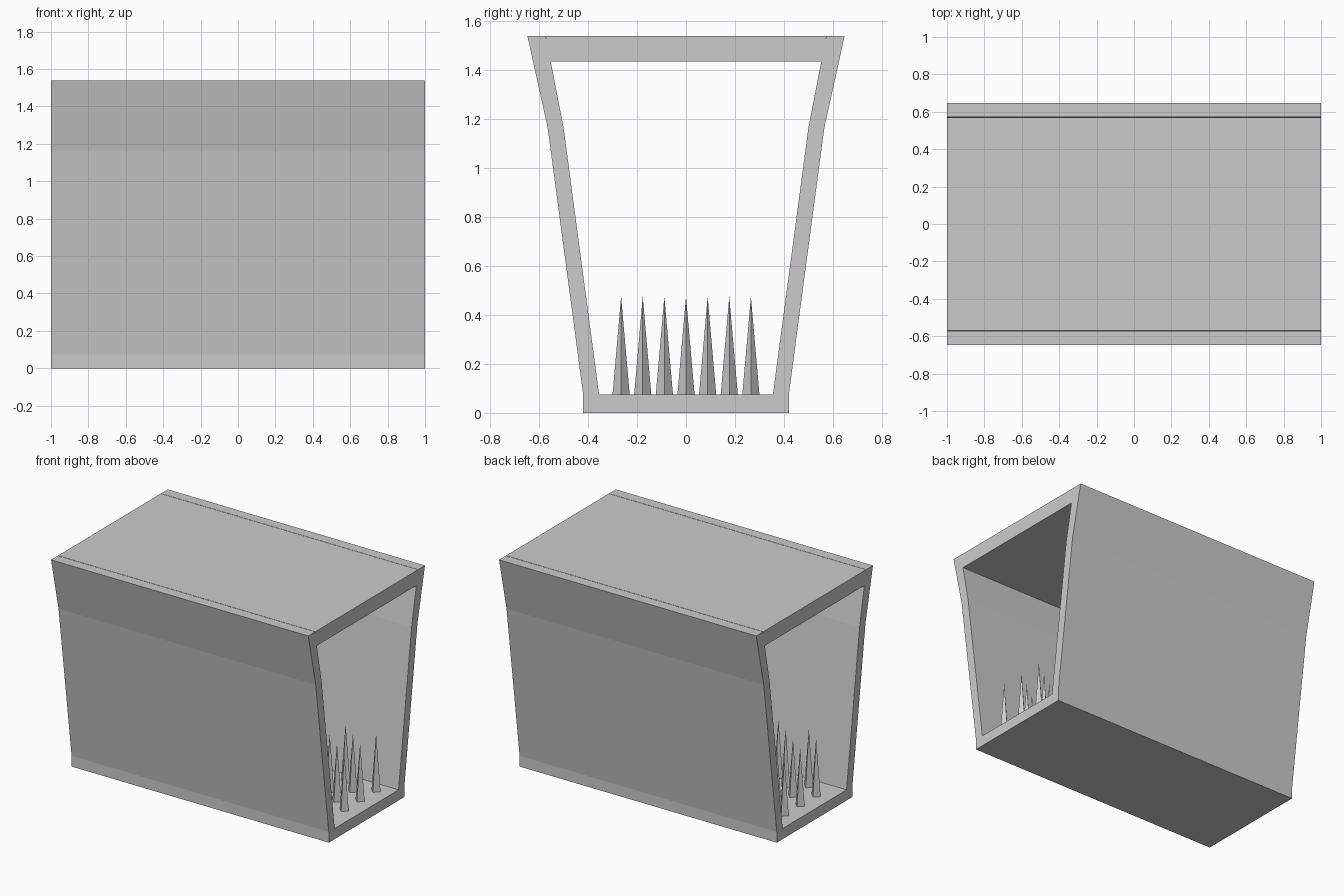
import bpy, bmesh
from mathutils import Matrix

if "Cube" in bpy.data.objects:
    bpy.data.objects.remove(bpy.data.objects["Cube"])


def finish(name, bm):
    bmesh.ops.recalc_face_normals(bm, faces=bm.faces)
    mesh = bpy.data.meshes.new(name)
    bm.to_mesh(mesh)
    bm.free()
    ob = bpy.data.objects.new(name, mesh)
    bpy.context.collection.objects.link(ob)
    return ob


def prism(name, profile):
    """Extrude a (y, z) profile along x from -1 to 1."""
    bm = bmesh.new()
    face = bm.faces.new([bm.verts.new((-1, y, z)) for y, z in profile])
    new = bmesh.ops.extrude_face_region(bm, geom=[face])["geom"]
    verts = [v for v in new if isinstance(v, bmesh.types.BMVert)]
    bmesh.ops.translate(bm, verts=verts, vec=(2, 0, 0))
    return finish(name, bm)


# Trough: floor and two flared walls, open at both ends
outer = [(0.42, 0), (0.42, 0.075), (0.565, 1.165), (0.648, 1.54)]
inner = [(0.573, 1.54), (0.5, 1.165), (0.355, 0.075)]
half = outer + inner
prism("pit_trough", half + [(-y, z) for y, z in reversed(half)])

# Two trapdoor leaves meeting in the middle
for side, name in ((-1, "front_trapdoor"), (1, "back_trapdoor")):
    prism(name, [(0, 1.435), (0.57 * side, 1.435), (0.57 * side, 1.54), (0, 1.54)])

# Staggered rows of four-sided spikes, alternating three and four across
SPIKE_Z, SPIKE_H = 0.075, 0.4
bm = bmesh.new()
for row in range(16):
    x = -0.888 + row * 0.1184
    count = 4 if row % 2 else 3
    for i in range(count):
        y = (i - (count - 1) / 2) * 0.1767
        bmesh.ops.create_cone(
            bm, cap_ends=True, segments=4, radius1=0.035, radius2=0,
            depth=SPIKE_H,
            matrix=Matrix.Translation((x, y, SPIKE_Z + SPIKE_H / 2)))
bmesh.ops.remove_doubles(bm, verts=bm.verts, dist=0.0005)
finish("floor_spikes", bm)
